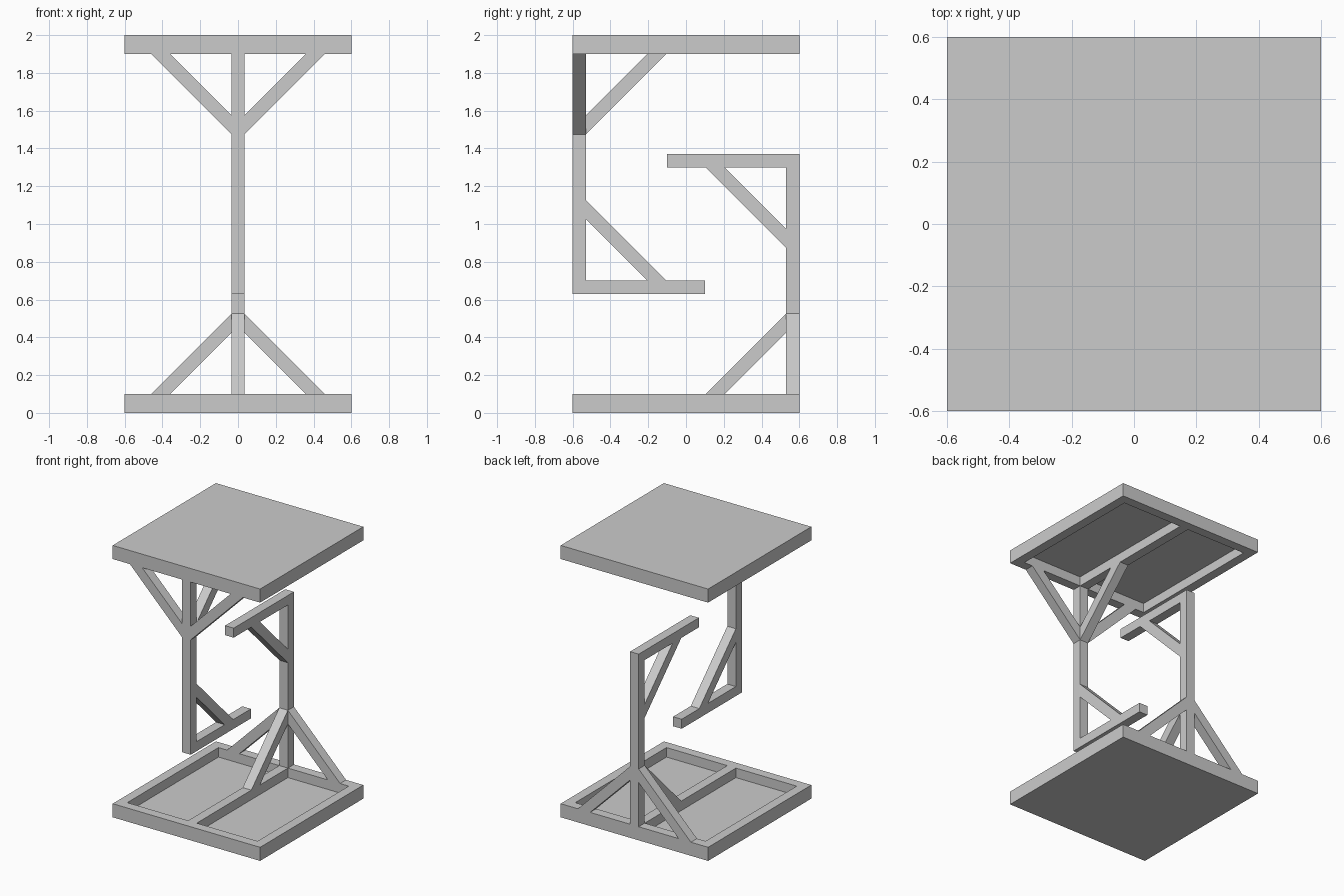
import bpy, bmesh, math
from mathutils import Matrix, Vector

cube = bpy.data.objects.get("Cube")
if cube:
    bpy.data.objects.remove(cube, do_unlink=True)

HALF = 0.6       # half width of the trays
TRAY = 0.1       # tray height
BAR = 0.07       # square section of every bar
ARM_TOP = 1.37
REACH = 0.425    # horizontal run of each brace
FOOT = 0.1       # length of a brace's flat end

grey = bpy.data.materials.new("light grey")
grey.use_nodes = True
grey.diffuse_color = (0.6, 0.6, 0.6, 1)
grey.node_tree.nodes["Principled BSDF"].inputs["Base Color"].default_value = (0.6, 0.6, 0.6, 1)

# The upper half is the lower half turned over about the x axis at mid height
TURN = (Matrix.Translation((0, 0, 1)) @ Matrix.Rotation(math.pi, 4, "X")
        @ Matrix.Translation((0, 0, -1)))


def finish(bm, name, matrix):
    bmesh.ops.transform(bm, matrix=matrix, verts=bm.verts)
    bmesh.ops.recalc_face_normals(bm, faces=bm.faces)
    mesh = bpy.data.meshes.new(name)
    bm.to_mesh(mesh)
    bm.free()
    mesh.materials.append(grey)
    obj = bpy.data.objects.new(name, mesh)
    bpy.context.collection.objects.link(obj)


def box(bm, lo, hi):
    lo, hi = Vector(lo), Vector(hi)
    size = Matrix.Diagonal((*(hi - lo), 1))
    bmesh.ops.create_cube(bm, size=1, matrix=Matrix.Translation((lo + hi) / 2) @ size)


def bar(name, lo, hi, matrix):
    bm = bmesh.new()
    box(bm, lo, hi)
    finish(bm, name, matrix)


def tray(name, matrix):
    """Square slab with two sunken panels either side of a middle rib."""
    bm = bmesh.new()
    box(bm, (-HALF, -HALF, 0), (HALF, HALF, TRAY))
    inner = HALF - BAR
    cuts = [(x, (1, 0, 0)) for x in (-inner, -BAR / 2, BAR / 2, inner)]
    cuts += [(y, (0, 1, 0)) for y in (-inner, inner)]
    for d, axis in cuts:
        bmesh.ops.bisect_plane(bm, geom=bm.verts[:] + bm.edges[:] + bm.faces[:],
                               plane_co=Vector(axis) * d, plane_no=axis)
    panels = []
    for f in bm.faces:
        c = f.calc_center_median()
        if c.z > TRAY - 0.001 and BAR / 2 < abs(c.x) < inner and abs(c.y) < inner:
            panels.append(f)
    made = bmesh.ops.extrude_face_region(bm, geom=panels)["geom"]
    bmesh.ops.delete(bm, geom=[f for f in panels if f.is_valid], context="FACES")
    bmesh.ops.translate(bm, vec=(0, 0, -BAR),
                        verts=[v for v in made if isinstance(v, bmesh.types.BMVert)])
    bmesh.ops.dissolve_limit(bm, angle_limit=0.01, verts=bm.verts, edges=bm.edges)
    finish(bm, name, matrix)


def brace(name, corner, out, up, matrix):
    """Diagonal bar filling the corner between a post and a flat member."""
    corner, out, up = Vector(corner), Vector(out), Vector(up)
    side = out.cross(up) * BAR
    bm = bmesh.new()
    profile = [(REACH - FOOT, 0), (REACH, 0), (0, REACH), (0, REACH - FOOT)]
    verts = [bm.verts.new(corner + out * a + up * b - side / 2) for a, b in profile]
    face = bm.faces.new(verts)
    made = bmesh.ops.extrude_face_region(bm, geom=[face], use_keep_orig=True)["geom"]
    bmesh.ops.translate(bm, vec=side,
                        verts=[v for v in made if isinstance(v, bmesh.types.BMVert)])
    finish(bm, name, matrix)


for half, m in (("lower", Matrix.Identity(4)), ("upper", TURN)):
    h = BAR / 2
    post_y = HALF - BAR
    # Tray, post and reaching arm
    tray(half + "_tray", m)
    bar(half + "_post", (-h, post_y, TRAY), (h, HALF, ARM_TOP), m)
    bar(half + "_arm", (-h, -0.1, ARM_TOP - BAR), (h, post_y, ARM_TOP), m)
    # Braces at the foot of the post and under the arm
    for side, s in (("left", 1), ("right", -1)):
        brace(f"{half}_{side}_foot_brace", (s * h, HALF - h, TRAY), (s, 0, 0), (0, 0, 1), m)
    brace(half + "_inner_foot_brace", (0, post_y, TRAY), (0, -1, 0), (0, 0, 1), m)
    brace(half + "_arm_brace", (0, post_y, ARM_TOP - BAR), (0, -1, 0), (0, 0, -1), m)
